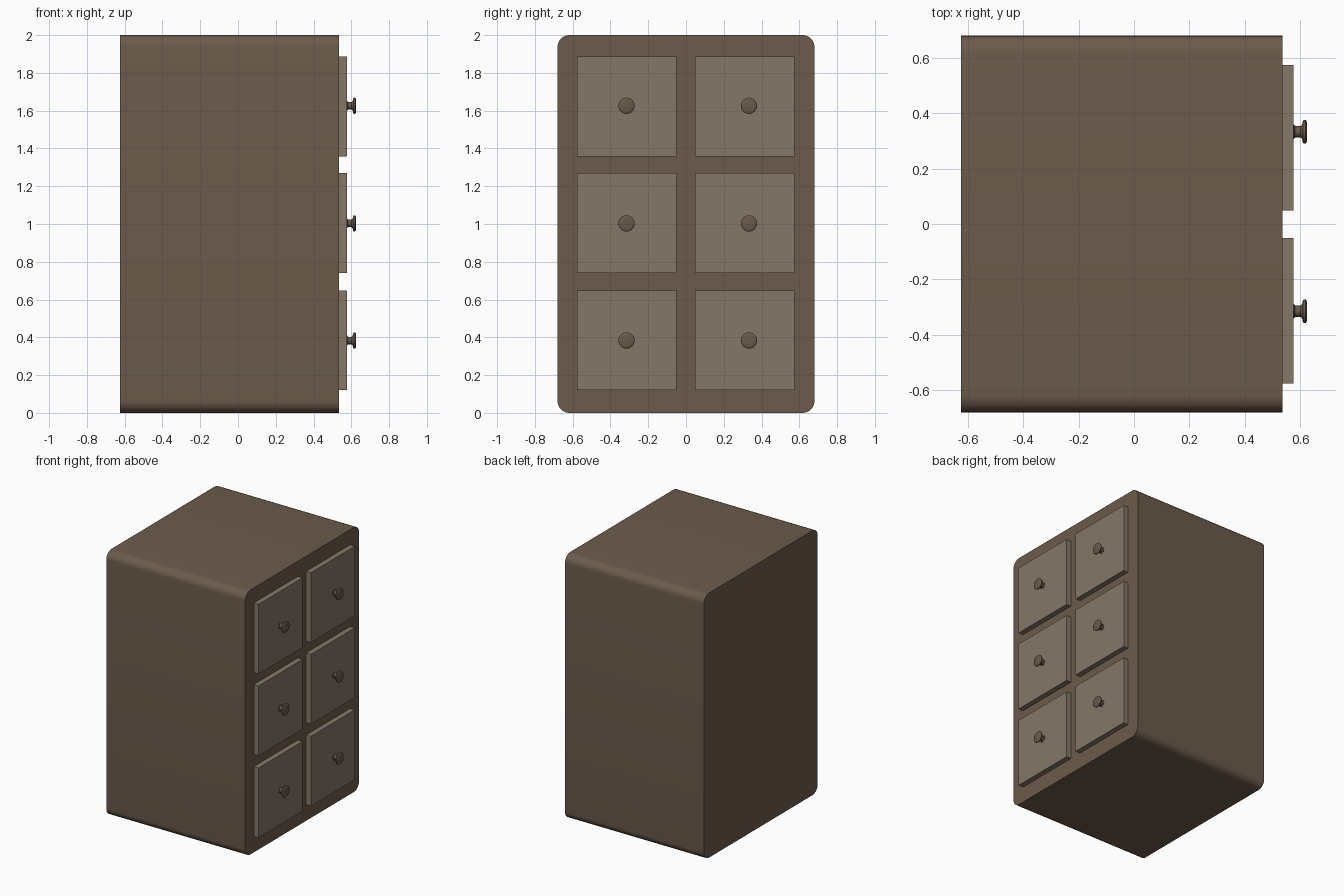
import bpy, bmesh, math
from mathutils import Matrix, Vector

if "Cube" in bpy.data.objects:
    bpy.data.objects.remove(bpy.data.objects["Cube"])


def material(name, rgb):
    m = bpy.data.materials.new(name)
    m.diffuse_color = (*rgb, 1)
    m.use_nodes = True
    m.node_tree.nodes["Principled BSDF"].inputs["Base Color"].default_value = m.diffuse_color
    return m


BODY = material("dark_wood", (0.15, 0.105, 0.072))
DRAWER = material("light_wood", (0.235, 0.185, 0.14))
KNOB = material("knob_wood", (0.14, 0.10, 0.07))


def finish(name, bm, mat, smooth=False):
    bmesh.ops.recalc_face_normals(bm, faces=bm.faces)
    me = bpy.data.meshes.new(name)
    bm.to_mesh(me)
    bm.free()
    me.materials.append(mat)
    ob = bpy.data.objects.new(name, me)
    bpy.context.collection.objects.link(ob)
    if smooth:
        bpy.ops.object.select_all(action='DESELECT')
        ob.select_set(True)
        bpy.context.view_layer.objects.active = ob
        bpy.ops.object.shade_smooth_by_angle(angle=math.radians(40))
    return ob


def box(lo, hi):
    lo, hi = Vector(lo), Vector(hi)
    bm = bmesh.new()
    bmesh.ops.create_cube(bm, size=1, matrix=Matrix.Translation((lo + hi) / 2)
                          @ Matrix.Diagonal((*(hi - lo), 1)))
    return bm


# Cabinet: block with its four front-to-back edges rounded
bm = box((-0.625, -0.68, 0), (0.536, 0.68, 2))
long_edges = [e for e in bm.edges
              if abs(e.verts[0].co.x - e.verts[1].co.x) > 0.5]
bmesh.ops.bevel(bm, geom=long_edges, offset=0.062, segments=8,
                profile=0.5, affect='EDGES')
finish("cabinet", bm, BODY, True)

# Knob profile: (distance out from drawer, radius)
PROFILE = [(-0.005, 0.026), (0.002, 0.026), (0.006, 0.020), (0.026, 0.020),
           (0.031, 0.026), (0.034, 0.040), (0.038, 0.043), (0.043, 0.043),
           (0.047, 0.039), (0.049, 0.030)]


def knob(name, y, z):
    bm = bmesh.new()
    n = 24
    rings = [[bm.verts.new((0.576 + d,
                            y + r * math.cos(math.tau * i / n),
                            z + r * math.sin(math.tau * i / n)))
              for i in range(n)] for d, r in PROFILE]
    for a, b in zip(rings, rings[1:]):
        for i in range(n):
            j = (i + 1) % n
            bm.faces.new((a[i], a[j], b[j], b[i]))
    bm.faces.new(rings[0])
    bm.faces.new(rings[-1])
    finish(name, bm, KNOB, True)


# Drawer fronts and knobs: three rows of two
for row, z in enumerate((0.385, 1.005, 1.622)):
    for side, y, ky in (("left", -0.3135, -0.315), ("right", 0.3115, 0.333)):
        tag = f"{side}_{row + 1}"
        finish(f"drawer_{tag}",
               box((0.52, y - 0.263, z - 0.264), (0.576, y + 0.263, z + 0.264)),
               DRAWER)
        knob(f"knob_{tag}", ky, z + (0.004 if row == 2 else -0.002))
